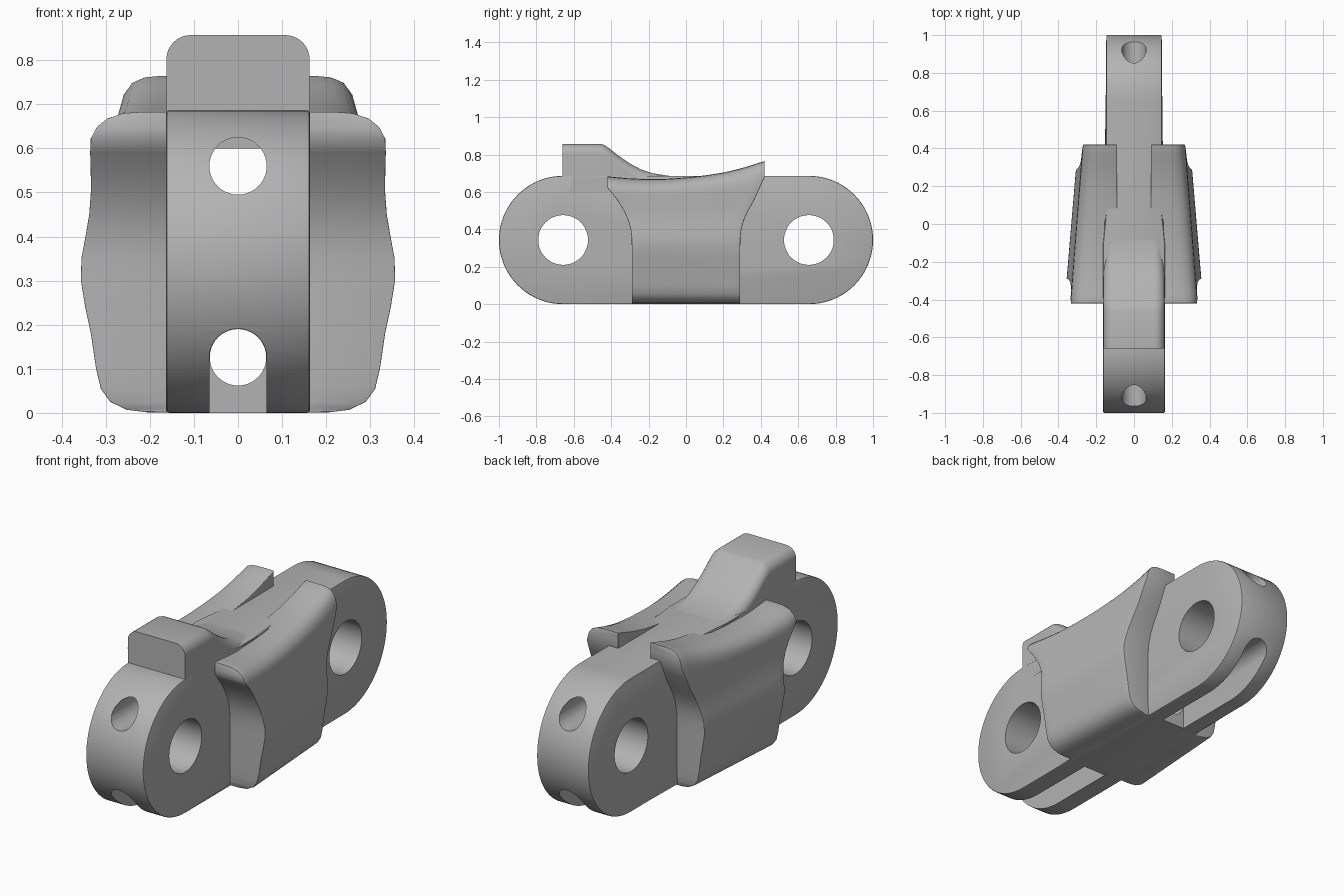
import bpy, bmesh
from math import sin, cos, pi

cube = bpy.data.objects.get("Cube")
if cube:
    bpy.data.objects.remove(cube)

steel = bpy.data.materials.new("light_grey")
steel.use_nodes = True
GREY = (0.45, 0.45, 0.45, 1)
steel.diffuse_color = GREY
steel.node_tree.nodes["Principled BSDF"].inputs["Base Color"].default_value = GREY


def finish(name, bm):
    bmesh.ops.recalc_face_normals(bm, faces=bm.faces)
    mesh = bpy.data.meshes.new(name)
    bm.to_mesh(mesh)
    bm.free()
    ob = bpy.data.objects.new(name, mesh)
    bpy.context.collection.objects.link(ob)
    mesh.materials.append(steel)
    return ob


def select(ob):
    bpy.ops.object.select_all(action='DESELECT')
    ob.select_set(True)
    bpy.context.view_layer.objects.active = ob


def apply_mods(ob):
    select(ob)
    for m in list(ob.modifiers):
        bpy.ops.object.modifier_apply(modifier=m.name)


def smooth(ob, angle=35):
    select(ob)
    bpy.ops.object.shade_smooth_by_angle(angle=angle * pi / 180)


def bevel(ob, width, segments, angle):
    m = ob.modifiers.new("bevel", 'BEVEL')
    m.width, m.segments = width, segments
    m.limit_method, m.angle_limit = 'ANGLE', angle * pi / 180


def prism(name, pts, place, a, b):
    """Extrude a 2D outline from a to b; place maps (u, v, depth) to xyz."""
    bm = bmesh.new()
    ends = [[bm.verts.new(place(u, v, d)) for u, v in pts] for d in (a, b)]
    for ring in ends:
        bm.faces.new(ring)
    n = len(pts)
    for i in range(n):
        j = (i + 1) % n
        bm.faces.new((ends[0][i], ends[0][j], ends[1][j], ends[1][i]))
    return finish(name, bm)


def arc(u, v, r, start, end, n):
    return [(u + r * cos(start + (end - start) * i / n),
             v + r * sin(start + (end - start) * i / n)) for i in range(n + 1)]


def lerp(pts, x):
    for (x0, y0), (x1, y1) in zip(pts, pts[1:]):
        if x <= x1:
            return y0 + (y1 - y0) * max(0, (x - x0) / (x1 - x0))
    return pts[-1][1]


def smoothstep(a, b, x):
    t = min(1, max(0, (x - a) / (b - a)))
    return t * t * (3 - 2 * t)


along_x = lambda u, v, d: (d, u, v)
along_y = lambda u, v, d: (u, d, v)

# Link bar: stadium outline, slightly narrower at the back
R, PIN = 0.343, 0.657
outline = arc(PIN, R, R, -pi / 2, pi / 2, 40) + [(0.06, 2 * R), (-0.1, 2 * R)]
outline += arc(-PIN, R, R, pi / 2, 3 * pi / 2, 40) + [(-0.1, 0), (0.06, 0)]
link = prism("link_bar", outline, along_x, -0.163, 0.163)
for v in link.data.vertices:
    if v.co.y > 0:
        v.co.x *= 0.9
bevel(link, 0.006, 2, 60)

# Pin holes, lengthwise bores and the open slots under each end
B = 0.065
cutters = [prism("bore_cutter", arc(0, z, r, 0, 2 * pi, 40)[:-1], along_y, -1.2, 1.2)
           for z, r in ((0.56, B), (0.126, B - 0.001))]
slot = arc(0, 0.126, B, 0, pi, 20) + [(-B, -0.1), (B, -0.1)]
for s in (-1, 1):
    cutters.append(prism("pin_cutter", arc(s * PIN, R, 0.133, 0, 2 * pi, 48)[:-1],
                         along_x, -0.4, 0.4))
    cutters.append(prism("slot_cutter", slot, along_y, s * 0.3, s * 1.2))
for c in cutters:
    m = link.modifiers.new("cut", 'BOOLEAN')
    m.operation, m.solver, m.object = 'DIFFERENCE', 'EXACT', c
apply_mods(link)
for c in cutters:
    bpy.data.objects.remove(c)
smooth(link)

# Stop lug: round-shouldered section swept down a concave ramp
ramp = [(-0.66, 0.857), (-0.455, 0.857), (-0.435, 0.85), (-0.41, 0.833), (-0.36, 0.793),
        (-0.3, 0.752), (-0.24, 0.72), (-0.18, 0.7), (-0.1, 0.687), (0, 0.68)]
bm = bmesh.new()
rings = []
for y, top in ramp:
    r = min(0.055, top - 0.62)
    W = 0.1625
    sec = [(W, 0.6)] + arc(W - r, top - r, r, 0, pi / 2, 8)
    sec += arc(r - W, top - r, r, pi / 2, pi, 8) + [(-W, 0.6)]
    rings.append([bm.verts.new((x, y, z)) for x, z in sec])
n = len(rings[0])
for a, b in zip(rings, rings[1:]):
    for i in range(n):
        j = (i + 1) % n
        bm.faces.new((a[i], a[j], b[j], b[i]))
bm.faces.new(rings[0])
bm.faces.new(rings[-1])
smooth(finish("stop_lug", bm))

# Side wings: bulged flank that flares lengthwise into a saddle-shaped top
flank = [(0.19, 0.001), (0.235, 0.007), (0.27, 0.025), (0.29, 0.055), (0.3, 0.1),
         (0.311, 0.18), (0.323, 0.24), (0.332, 0.3), (0.331, 0.35), (0.322, 0.4),
         (0.313, 0.45), (0.308, 0.5), (0.306, 0.55), (0.305, 0.59), (0.302, 0.62),
         (0.29, 0.645), (0.268, 0.665), (0.235, 0.677), (0.2, 0.68)]
saddle = [(-0.42, 0.683), (-0.3, 0.672), (-0.2, 0.668), (-0.1, 0.67), (0, 0.677),
          (0.1, 0.688), (0.2, 0.703), (0.3, 0.727), (0.42, 0.765)]
INNER, STEPS = 0.09, 16


def wing_row(w, z):
    """Outer and inner points along the wing at one height."""
    half = 0.29 + 0.13 * min(1, max(0, (z - 0.34) / 0.28)) ** 2
    row = []
    for i in range(STEPS + 1):
        y = half * (2 * i / STEPS - 1)
        h = z + (lerp(saddle, y) - 0.68) * smoothstep(0.53, 0.67, z)
        row.append(((w * (1 - 0.255 * y), y, h), (INNER, y, h)))
    return row


bm = bmesh.new()
grid = [[[bm.verts.new(p) for p in pair] for pair in wing_row(w, z)] for w, z in flank]
for a, b in zip(grid, grid[1:]):
    for i in range(STEPS):
        for k in (0, 1):
            bm.faces.new((a[i][k], a[i + 1][k], b[i + 1][k], b[i][k]))
    for i in (0, STEPS):
        bm.faces.new((a[i][0], a[i][1], b[i][1], b[i][0]))
for row in (grid[0], grid[-1]):
    for i in range(STEPS):
        bm.faces.new((row[i][0], row[i][1], row[i + 1][1], row[i + 1][0]))
wings = finish("side_wings", bm)
bevel(wings, 0.012, 3, 50)
m = wings.modifiers.new("mirror", 'MIRROR')
m.use_mirror_merge = False
apply_mods(wings)
smooth(wings, 40)
